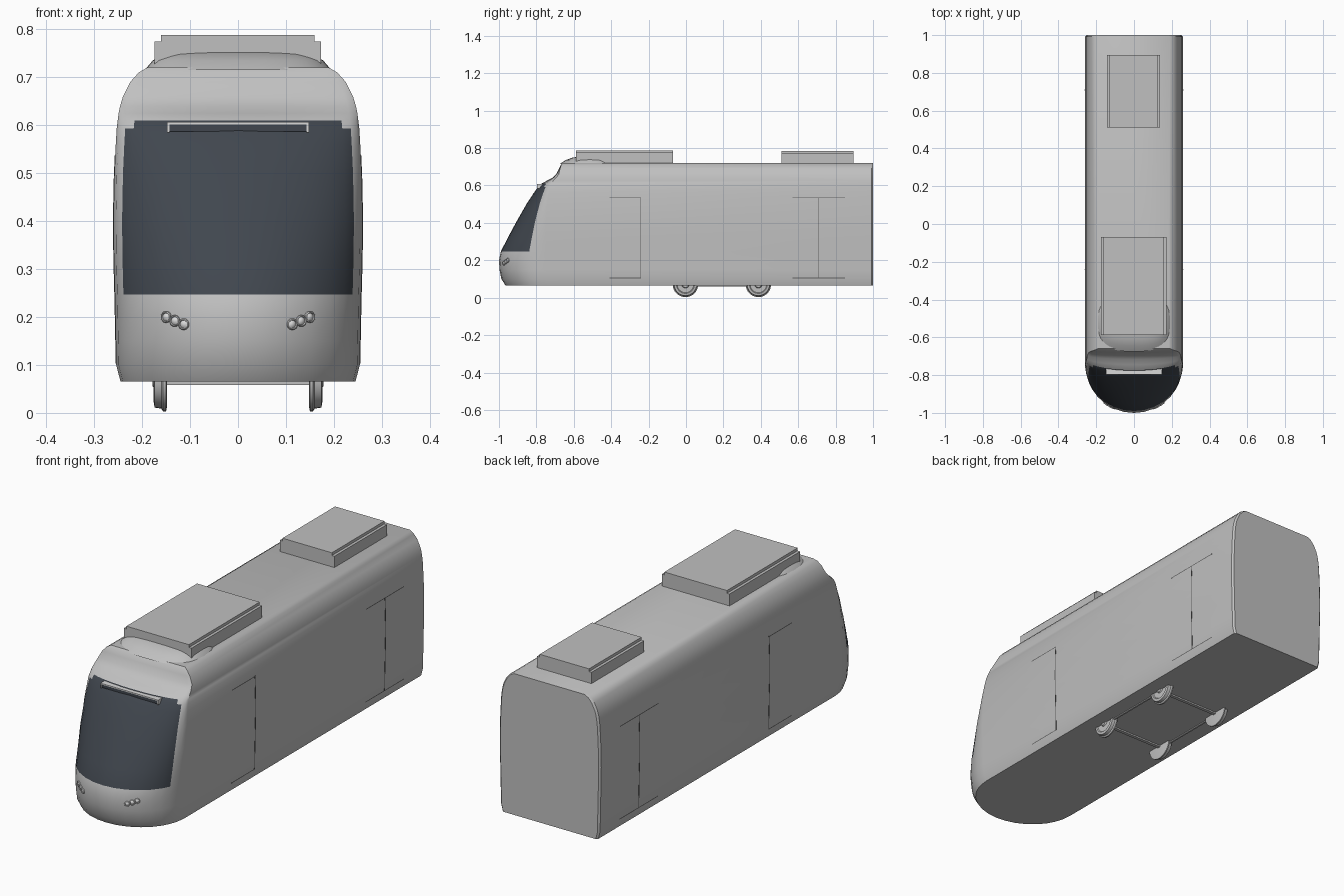
import bpy, bmesh, math
from mathutils import Vector

cube = bpy.data.objects.get("Cube")
if cube:
    bpy.data.objects.remove(cube, do_unlink=True)


def material(name, r, g, b):
    m = bpy.data.materials.new(name)
    m.use_nodes = True
    m.diffuse_color = (r, g, b, 1)
    m.node_tree.nodes["Principled BSDF"].inputs["Base Color"].default_value = (r, g, b, 1)
    return m


GREY = material("body_grey", 0.53, 0.53, 0.53)
GLASS = material("dark_glass", 0.052, 0.062, 0.077)
LIGHT = material("pale_grey", 0.7, 0.7, 0.7)
SEAM = material("seam_grey", 0.12, 0.12, 0.12)


def finish(name, bm, *mats, smooth=True):
    bmesh.ops.recalc_face_normals(bm, faces=bm.faces)
    mesh = bpy.data.meshes.new(name)
    bm.to_mesh(mesh)
    bm.free()
    ob = bpy.data.objects.new(name, mesh)
    bpy.context.collection.objects.link(ob)
    for m in mats:
        mesh.materials.append(m)
    if smooth:
        bpy.ops.object.select_all(action='DESELECT')
        ob.select_set(True)
        bpy.context.view_layer.objects.active = ob
        bpy.ops.object.shade_smooth_by_angle(angle=math.radians(32))
    return ob


def box(name, x, y, z, mat):
    bm = bmesh.new()
    bmesh.ops.create_cube(bm, size=1)
    for v in bm.verts:
        v.co = [a + (b - a) * (c + 0.5) for (a, b), c in zip((x, y, z), v.co)]
    return finish(name, bm, mat, smooth=False)


def loft(bm, rows, closed=False):
    """Bridge rows of points; return vertex rows and face strips."""
    vr = [[bm.verts.new(p) for p in row] for row in rows]
    strips = []
    for a, b in zip(vr, vr[1:]):
        n = len(a)
        strips.append([bm.faces.new((a[i], a[(i + 1) % n], b[(i + 1) % n], b[i]))
                       for i in range(n if closed else n - 1)])
    return vr, strips


# Body levels: height, half width, nose tip y, start of straight side y
LEVELS = [
    (0.065, 0.245, -0.965, -0.74), (0.10, 0.254, -0.987, -0.745),
    (0.15, 0.255, -0.997, -0.75), (0.20, 0.256, -1.0, -0.75),
    (0.247, 0.257, -0.99, -0.75), (0.32, 0.259, -0.953, -0.75),
    (0.40, 0.26, -0.91, -0.75), (0.50, 0.258, -0.853, -0.742),
    (0.56, 0.255, -0.814, -0.733), (0.593, 0.253, -0.79, -0.727),
    (0.61, 0.251, -0.773, -0.72), (0.625, 0.249, -0.745, -0.71),
    (0.64, 0.246, -0.716, -0.695), (0.66, 0.24, -0.695, -0.68),
    (0.69, 0.225, -0.68, -0.673), (0.71, 0.207, -0.67, -0.667),
    (0.72, 0.19, -0.66, -0.659),
]
half = [0, 0.2, 0.4, 0.6, 0.75, 0.86, 0.93, 0.98, 1]
FRACTIONS = [-s for s in half[:0:-1]] + half


def level(z):
    for a, b in zip(LEVELS, LEVELS[1:]):
        if z <= b[0]:
            t = (z - a[0]) / (b[0] - a[0])
            return [p + (q - p) * t for p, q in zip(a, b)]
    return LEVELS[-1]


def nose_y(x, z):
    _, w, tip, start = level(z)
    return start - (start - tip) * math.sqrt(max(0, 1 - (x / w) ** 2))


# Body shell with the windscreen coloured in
bm = bmesh.new()
rows = []
for z, w, tip, start in LEVELS:
    row = [(s * w, nose_y(s * w, z), z) for s in FRACTIONS]
    rows.append([(-w + 0.008, 1, z), (-w, 0.992, z)] + row + [(w, 0.992, z), (w - 0.008, 1, z)])
vr, strips = loft(bm, rows)
bm.faces.new(vr[0])
bm.faces.new(vr[-1])
bm.faces.new([r[0] for r in vr] + [r[-1] for r in reversed(vr)])
for strip in strips:
    for f in strip:
        c = f.calc_center_median()
        limit = 0.218 if c.z > 0.593 else 0.238
        if 0.247 < c.z < 0.61 and c.y < -0.7 and abs(c.x) < limit:
            f.material_index = 1
finish("body_shell", bm, GREY, GLASS)

# Roof fairing behind the brow
bm = bmesh.new()
rows = []
for z, rx, front, back in [(0.715, 0.195, -0.675, -0.37), (0.735, 0.178, -0.645, -0.385),
                           (0.748, 0.155, -0.61, -0.41), (0.755, 0.12, -0.57, -0.44)]:
    cy, ry = (front + back) / 2, (back - front) / 2
    row = []
    for i in range(40):
        a = math.tau * i / 40
        c, s = math.cos(a), math.sin(a)
        row.append((rx * math.copysign(abs(c) ** 0.7, c),
                    cy + ry * math.copysign(abs(s) ** 0.7, s), z))
    rows.append(row)
vr, _ = loft(bm, rows, closed=True)
bm.faces.new(vr[-1])
finish("roof_fairing", bm, GREY)

# Roof equipment boxes with softened long upper edges
for name, x, y, top in [("front_roof_unit", (-0.174, 0.173), (-0.588, -0.07), 0.788),
                        ("rear_roof_unit", (-0.142, 0.137), (0.51, 0.895), 0.785)]:
    ob = box(name, x, y, (0.715, top), GREY)
    bm = bmesh.new()
    bm.from_mesh(ob.data)
    edges = [e for e in bm.edges if all(v.co.z > 0.75 for v in e.verts)
             and abs(e.verts[0].co.x - e.verts[1].co.x) < 0.01]
    bmesh.ops.bevel(bm, geom=edges, offset=0.013, segments=2, affect='EDGES')
    bm.to_mesh(ob.data)
    bm.free()


def seam(name, side, path):
    """Thin plate following the side wall; path holds y-z rectangles."""
    y0, y1, z0, z1 = path
    n = max(1, round((z1 - z0) / 0.05))
    bm = bmesh.new()
    zs = [z0 + (z1 - z0) * i / n for i in range(n + 1)]
    loft(bm, [[(side * (level(z)[1] - 0.003), y0, z), (side * (level(z)[1] + 0.001), y0, z),
               (side * (level(z)[1] + 0.001), y1, z), (side * (level(z)[1] - 0.003), y1, z)]
              for z in zs], closed=True)
    finish(name, bm, SEAM, smooth=False)


# Door seams on both sides
for side, label in ((1, "left"), (-1, "right")):
    for door, ya, yb, post in (("front", -0.41, -0.24, -0.242), ("rear", 0.57, 0.85, 0.71)):
        for part, z in (("sill", 0.105), ("header", 0.535)):
            seam(f"{label}_{door}_door_{part}", side, (ya, yb, z - 0.002, z + 0.002))
        seam(f"{label}_{door}_door_post", side, (post - 0.002, post + 0.002, 0.105, 0.535))

# Display box at the top of the windscreen
box("display_panel", (-0.146, 0.146), (-0.793, -0.76), (0.587, 0.603), GLASS)
box("display_top", (-0.148, 0.148), (-0.796, -0.76), (0.602, 0.607), LIGHT)
for side, label in ((1, "left"), (-1, "right")):
    x = sorted((side * 0.143, side * 0.148))
    box(f"display_{label}_end", x, (-0.796, -0.76), (0.585, 0.607), LIGHT)


def revolve(name, outline, centre, axis, mat, n=32):
    """Turn (distance, radius) pairs about an axis."""
    turn = Vector(axis).to_track_quat('Z', 'Y')
    bm = bmesh.new()
    rows = [[Vector(centre) + turn @ Vector((r * math.cos(math.tau * i / n),
             r * math.sin(math.tau * i / n), d)) for i in range(n)] for d, r in outline]
    vr, _ = loft(bm, rows, closed=True)
    bm.faces.new(vr[0])
    bm.faces.new(vr[-1])
    finish(name, bm, mat)


# Headlight clusters: rimmed lamps aligned with the nose surface
LAMP = [(-0.01, 0.012), (0.002, 0.012), (0.004, 0.0105), (0.004, 0.009),
        (0.001, 0.008), (0.003, 0.005), (0.004, 0.002)]
for side, label in ((1, "left"), (-1, "right")):
    for i, (x, z) in enumerate([(0.15, 0.2), (0.132, 0.192), (0.113, 0.185)]):
        slope = (nose_y(x + 0.01, z) - nose_y(x - 0.01, z)) / 0.02
        revolve(f"{label}_headlight_{i + 1}", LAMP, (side * x, nose_y(x, z), z),
                (side * slope, -1, 0), LIGHT, 16)

# Flanged wheels, axles and bogie side rails
WHEEL = [(-0.016, 0.058), (-0.014, 0.068), (-0.008, 0.068), (-0.004, 0.062),
         (0.01, 0.06), (0.012, 0.048), (0.008, 0.044), (0.008, 0.02), (0.014, 0.016)]
for end, y in (("front", -0.003), ("rear", 0.387)):
    for side, label in ((1, "left"), (-1, "right")):
        revolve(f"{label}_{end}_wheel", WHEEL, (side * 0.164, y, 0.071), (side, 0, 0), GREY)
    box(f"{end}_axle", (-0.15, 0.15), (y - 0.008, y + 0.008), (0.058, 0.075), GREY)
for side, label in ((1, "left"), (-1, "right")):
    x = sorted((side * 0.16, side * 0.168))
    box(f"{label}_bogie_rail", x, (0.05, 0.335), (0.06, 0.075), GREY)
